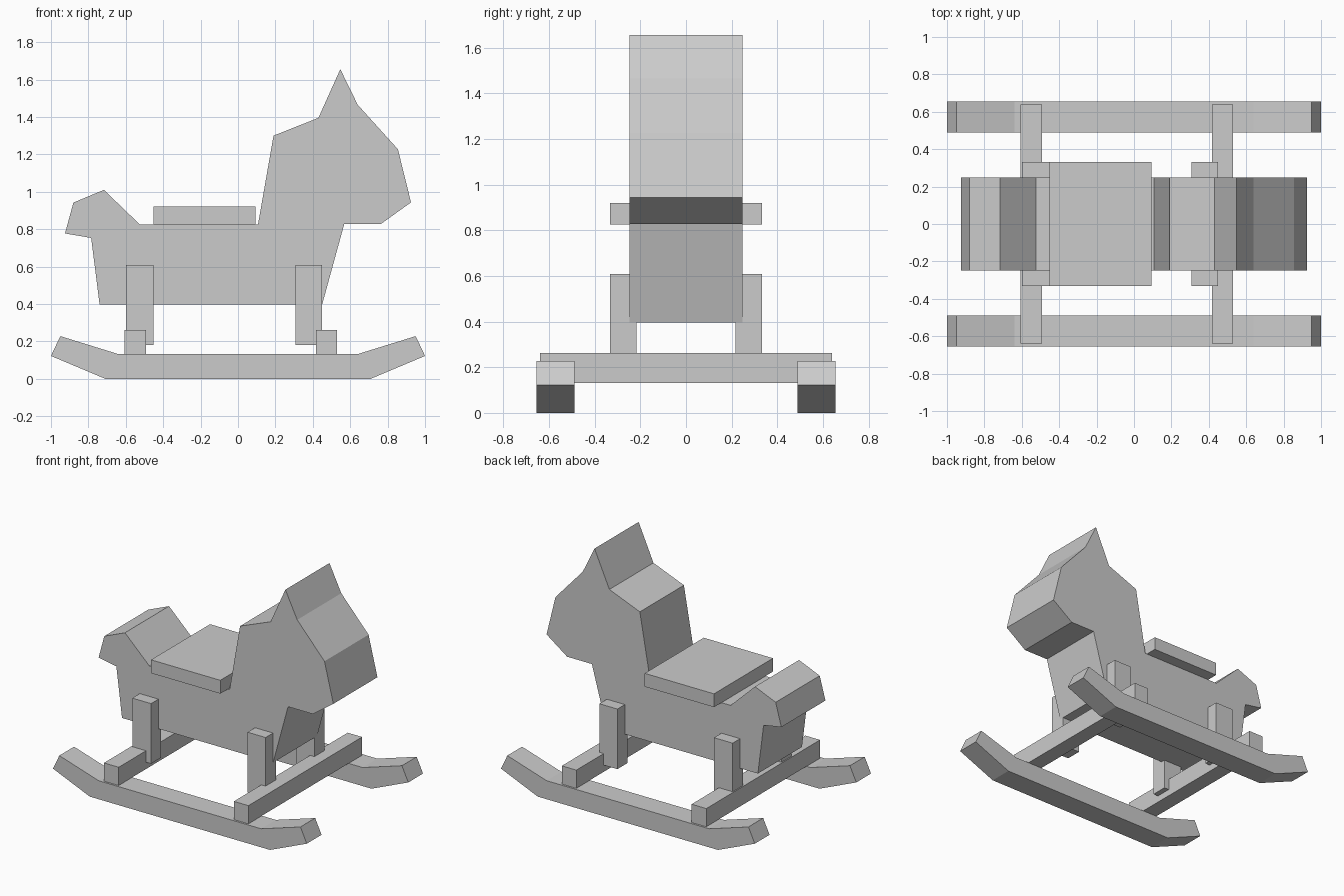
import bpy, bmesh

if "Cube" in bpy.data.objects:
    bpy.data.objects.remove(bpy.data.objects["Cube"])


def extrude_profile(name, points, y0, y1):
    """Extrude an x/z outline between two y positions."""
    bm = bmesh.new()
    face = bm.faces.new([bm.verts.new((x, y0, z)) for x, z in points])
    ext = bmesh.ops.extrude_face_region(bm, geom=[face])
    verts = [v for v in ext["geom"] if isinstance(v, bmesh.types.BMVert)]
    bmesh.ops.translate(bm, verts=verts, vec=(0, y1 - y0, 0))
    bmesh.ops.recalc_face_normals(bm, faces=bm.faces)
    mesh = bpy.data.meshes.new(name)
    bm.to_mesh(mesh)
    bm.free()
    obj = bpy.data.objects.new(name, mesh)
    bpy.context.collection.objects.link(obj)
    return obj


def box(name, x0, x1, y0, y1, z0, z1):
    return extrude_profile(name, [(x0, z0), (x1, z0), (x1, z1), (x0, z1)], y0, y1)


# Horse body: tail, back, neck, ear, face, chest, belly
body = [
    (-0.925, 0.777), (-0.88, 0.942), (-0.717, 1.01), (-0.525, 0.825),
    (0.107, 0.825), (0.19, 1.30), (0.43, 1.395), (0.547, 1.655),
    (0.64, 1.465), (0.855, 1.227), (0.925, 0.943), (0.763, 0.827),
    (0.568, 0.827), (0.45, 0.397), (-0.74, 0.397), (-0.785, 0.753),
]
extrude_profile("body", body, -0.248, 0.248)

# Seat
box("seat", -0.453, 0.093, -0.332, 0.332, 0.825, 0.92)

# Rockers and legs on both sides
rocker = [
    (-1.0, 0.122), (-0.71, 0.0), (0.71, 0.0), (1.0, 0.122),
    (0.95, 0.228), (0.64, 0.132), (-0.64, 0.132), (-0.95, 0.228),
]
for side, s in (("near", -1), ("far", 1)):
    extrude_profile(f"rocker_{side}", rocker, s * 0.488, s * 0.654)
    for end, x0, x1 in (("rear", -0.6, -0.453), ("front", 0.308, 0.45)):
        box(f"{end}_leg_{side}", x0, x1, s * 0.217, s * 0.332, 0.18, 0.608)

# Crossbars joining the rockers
for end, x0, x1 in (("rear", -0.608, -0.492), ("front", 0.416, 0.53)):
    box(f"{end}_crossbar", x0, x1, -0.64, 0.64, 0.132, 0.262)
